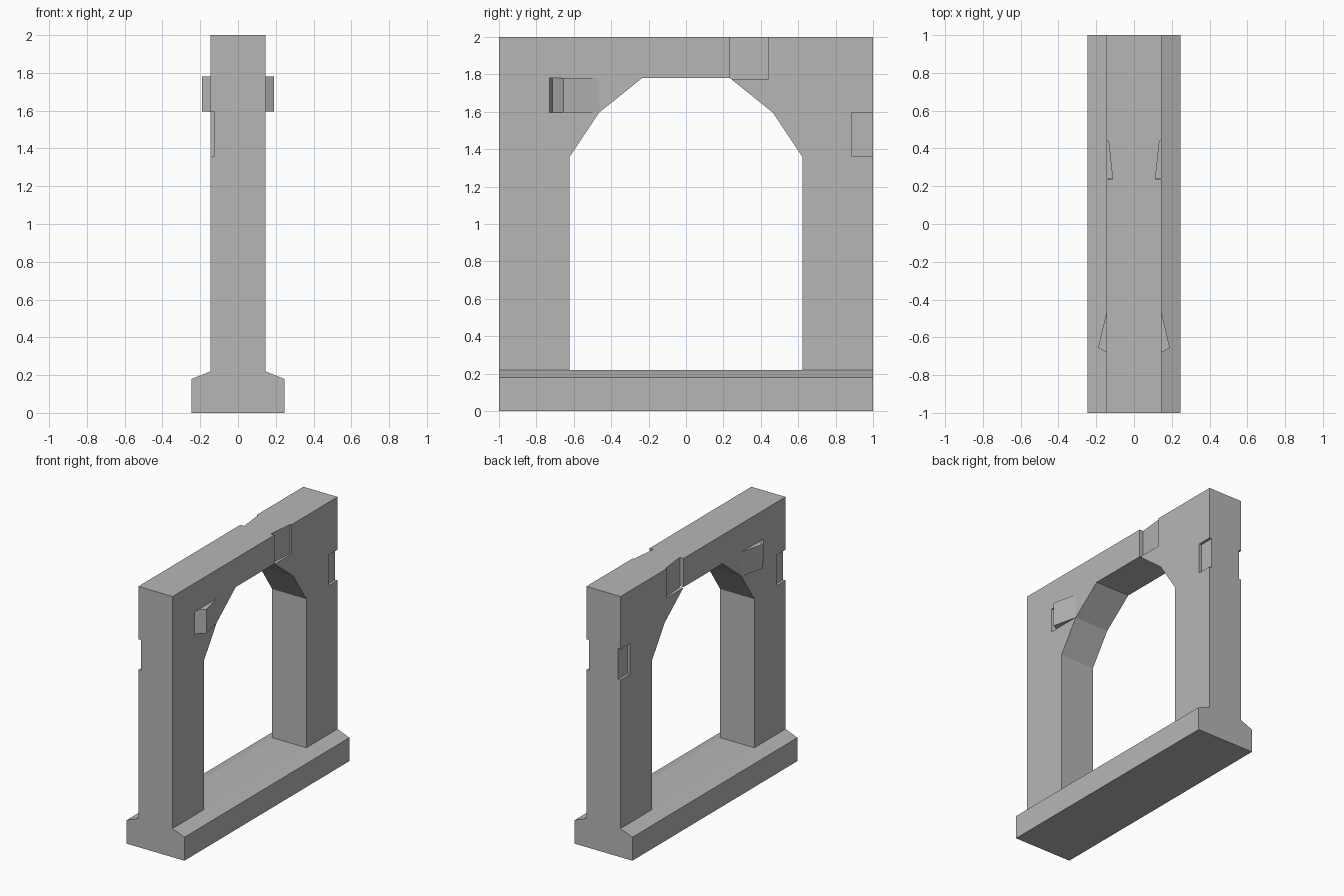
import bpy, bmesh

cube = bpy.data.objects.get("Cube")
if cube:
    bpy.data.objects.remove(cube, do_unlink=True)

stone = bpy.data.materials.new("grey_stone")
stone.use_nodes = True
GREY = (0.47, 0.47, 0.47, 1)
stone.diffuse_color = GREY
stone.node_tree.nodes["Principled BSDF"].inputs["Base Color"].default_value = GREY


def prism(name, outline, push):
    """Extrude a closed outline of 3D points along the push vector."""
    bm = bmesh.new()
    face = bm.faces.new([bm.verts.new(p) for p in outline])
    out = bmesh.ops.extrude_face_region(bm, geom=[face])
    moved = [v for v in out["geom"] if isinstance(v, bmesh.types.BMVert)]
    bmesh.ops.translate(bm, verts=moved, vec=push)
    bmesh.ops.recalc_face_normals(bm, faces=bm.faces)
    mesh = bpy.data.meshes.new(name)
    bm.to_mesh(mesh)
    bm.free()
    mesh.materials.append(stone)
    obj = bpy.data.objects.new(name, mesh)
    bpy.context.collection.objects.link(obj)
    return obj


def upright(name, side, plan, low, high):
    """Vertical prism from an (x, y) plan, on the +x or -x side."""
    return prism(name, [(side * x, y, low) for x, y in plan], (0, 0, high - low))


def cut(target, cutter):
    mod = target.modifiers.new("cut", "BOOLEAN")
    mod.operation = "DIFFERENCE"
    mod.solver = "EXACT"
    mod.object = cutter
    bpy.context.view_layer.objects.active = target
    bpy.ops.object.modifier_apply(modifier=mod.name)
    bpy.data.objects.remove(cutter, do_unlink=True)


HALF = 0.145   # half the wall thickness
FOOT = 0.22    # top of the plinth

# Plinth with bevelled shoulders
half_plinth = [(0.245, 0), (0.245, 0.18), (HALF, FOOT)]
section = half_plinth + [(-x, z) for x, z in reversed(half_plinth)]
prism("plinth", [(x, -1, z) for x, z in section], (0, 2, 0))

# Wall with a faceted arch opening
half_wall = [(0.235, 1.78), (0.465, 1.595), (0.622, 1.36), (0.622, FOOT), (1, FOOT), (1, 2)]
profile = half_wall + [(-y, z) for y, z in reversed(half_wall)]
wall = prism("arch_wall", [(-HALF, y, z) for y, z in profile], (2 * HALF, 0, 0))

# Chipped recesses at the top edge, and beside the tilted stones
top_chip = [(0.2, 0.235), (0.113, 0.235), (0.135, 0.44), (0.2, 0.44)]
stone_gap = [(0.16, -0.733), (HALF, -0.73), (0.09, -0.715), (HALF, -0.68), (0.16, -0.672)]
for side in (1, -1):
    cut(wall, upright("chip_cutter", side, top_chip, 1.775, 2.1))
    cut(wall, upright("gap_cutter", side, stone_gap, 1.595, 1.78))

# Missing blocks on three of the wall's corners
for side, end in ((1, 1), (-1, 1), (-1, -1)):
    corner = [(0.125, end * 0.887), (0.2, end * 0.887), (0.2, end * 1.1), (0.125, end * 1.1)]
    cut(wall, upright("corner_cutter", side, corner, 1.36, 1.595))

# Tilted stones standing out on both faces
tilted = [(HALF, -0.465), (0.19, -0.655), (HALF, -0.68), (0.12, -0.6)]
for side, label in ((1, "left"), (-1, "right")):
    upright("tilted_stone_" + label, side, tilted, 1.595, 1.78)
